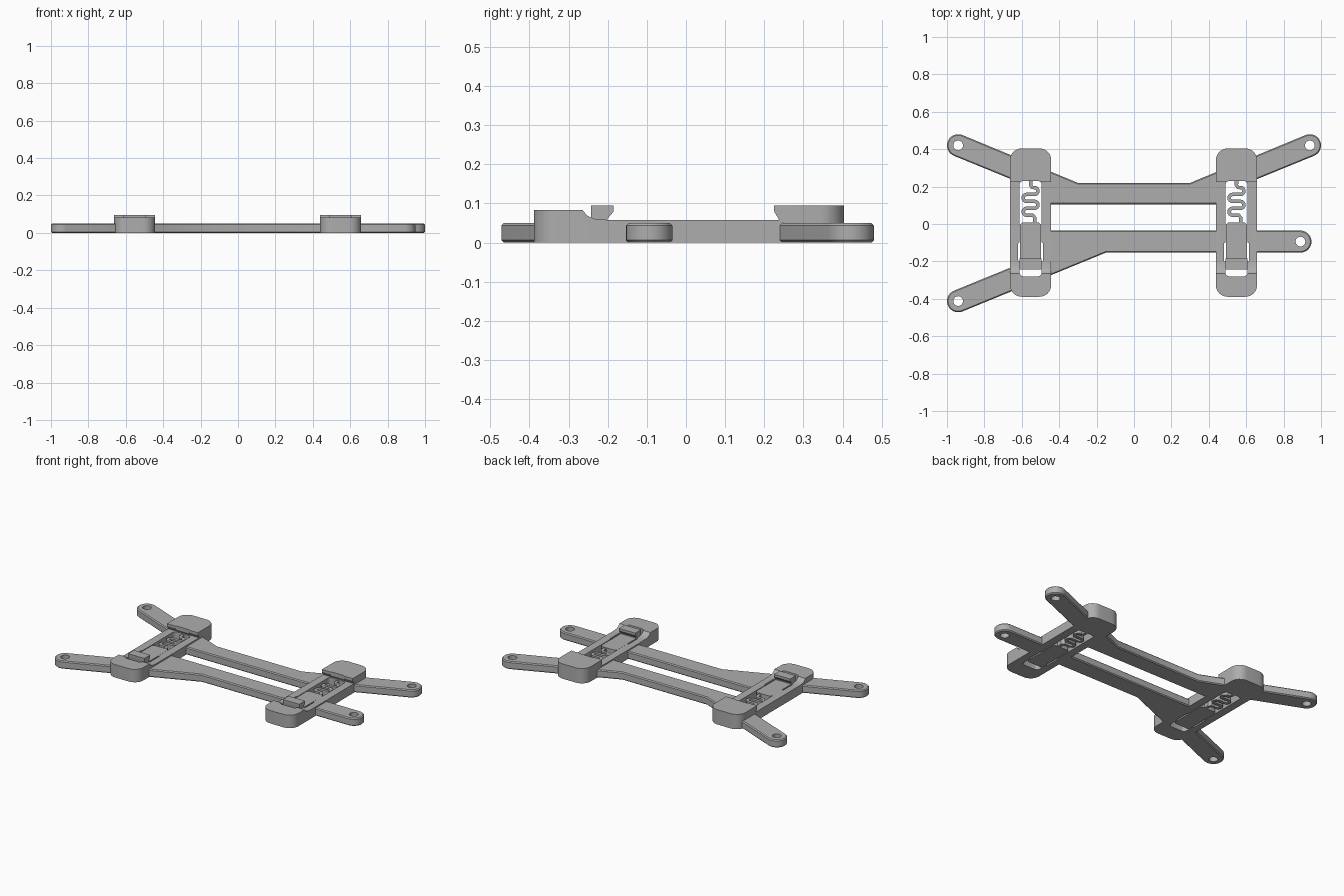
import bpy, bmesh
from math import sin, cos, radians, pi
from mathutils import Vector

if "Cube" in bpy.data.objects:
    bpy.data.objects.remove(bpy.data.objects["Cube"])

grey = bpy.data.materials.new("light grey plastic")
grey.diffuse_color = (0.42, 0.42, 0.42, 1)
grey.use_nodes = True
grey.node_tree.nodes["Principled BSDF"].inputs["Base Color"].default_value = grey.diffuse_color


def prism(name, pts, lo, hi, axis="z", bevel=0.0):
    """Extrude a 2D outline along z (x,y points) or x (y,z points)."""
    bm = bmesh.new()
    place = (lambda p: (p[0], p[1], lo)) if axis == "z" else (lambda p: (lo, p[0], p[1]))
    face = bm.faces.new([bm.verts.new(place(p)) for p in pts])
    ext = bmesh.ops.extrude_face_region(bm, geom=[face])
    step = Vector((0, 0, hi - lo)) if axis == "z" else Vector((hi - lo, 0, 0))
    bmesh.ops.translate(bm, vec=step, verts=[v for v in ext["geom"] if isinstance(v, bmesh.types.BMVert)])
    bmesh.ops.recalc_face_normals(bm, faces=bm.faces)
    if bevel:
        rim = [e for e in bm.edges if abs(e.verts[0].co.z - e.verts[1].co.z) < 1e-5]
        bmesh.ops.bevel(bm, geom=rim, offset=bevel, segments=1, affect="EDGES")
    mesh = bpy.data.meshes.new(name)
    bm.to_mesh(mesh)
    bm.free()
    ob = bpy.data.objects.new(name, mesh)
    bpy.context.collection.objects.link(ob)
    mesh.materials.append(grey)
    return ob


def combine(ob, other, op):
    """Apply a boolean and remove the helper."""
    bpy.context.view_layer.objects.active = ob
    mod = ob.modifiers.new("bool", "BOOLEAN")
    mod.operation, mod.object, mod.solver = op, other, "EXACT"
    bpy.ops.object.modifier_apply(modifier=mod.name)
    bpy.data.objects.remove(other)


def arc(cx, cy, r, a, b, n=14):
    return [(cx + r * cos(radians(a + (b - a) * i / n)), cy + r * sin(radians(a + (b - a) * i / n)))
            for i in range(n + 1)]


def rounded(x0, x1, y0, y1, r, n=8):
    return (arc(x1 - r, y0 + r, r, -90, 0, n) + arc(x1 - r, y1 - r, r, 0, 90, n)
            + arc(x0 + r, y1 - r, r, 90, 180, n) + arc(x0 + r, y0 + r, r, 180, 270, n))


def ribbon(path, w):
    """Outline of a strip of half width w that follows a path."""
    left, right = [], []
    for i, p in enumerate(path):
        a, b = Vector(path[max(i - 1, 0)]), Vector(path[min(i + 1, len(path) - 1)])
        d = (b - a).normalized()
        n = Vector((-d.y, d.x)) * w
        left.append(tuple(Vector(p) + n))
        right.append(tuple(Vector(p) - n))
    return left + right[::-1]


TILT, R, TOP = 22.2, 0.06, 0.05
CLIPS = {"left": -0.553, "right": 0.548}

# back bar with two splayed arms
half = [(0.5, 0.105), (0.55, 0.196)] + arc(0.94, 0.42, R, TILT - 90, TILT + 90) + [(0.30, 0.22)]
frame = prism("mounting_frame", half + [(-x, y) for x, y in half[::-1]], 0, TOP, bevel=0.006)

# front bar with one straight and one splayed arm
front = (arc(0.89, -0.094, 0.059, -90, 90) + [(-0.5, -0.035), (-0.55, -0.188)]
         + arc(-0.94, -0.412, R, 90 + TILT, 270 + TILT) + [(-0.15, -0.153)])
front_bar = prism("front_bar", front, 0, TOP, bevel=0.006)

# clip bodies: side profile trimmed to a rounded footprint
profile = [(-0.45, 0), (0.45, 0), (0.45, 0.095), (0.225, 0.095), (0.225, 0.08), (0.238, 0.058),
           (-0.2, 0.058), (-0.235, 0.061), (-0.253, 0.069), (-0.264, 0.083), (-0.45, 0.083)]
clips = []
for side, cx in CLIPS.items():
    body = prism("clip_body", profile, cx - 0.2, cx + 0.2, axis="x")
    foot = prism("footprint", rounded(cx - 0.11, cx + 0.11, -0.389, 0.404, 0.062), -0.1, 0.3)
    combine(body, foot, "INTERSECT")
    clips.append(body)
combine(frame, front_bar, "UNION")
for body in clips:
    combine(frame, body, "UNION")

# slots through the clips and screw holes at the arm tips
for cx in CLIPS.values():
    slot = prism("slot", rounded(cx - 0.059, cx + 0.059, -0.28, 0.23, 0.02, 4), -0.1, 0.3)
    combine(frame, slot, "DIFFERENCE")
    relief = prism("relief", rounded(cx - 0.066, cx + 0.066, -0.2, -0.1, 0.004, 2), -0.1, 0.3)
    combine(frame, relief, "DIFFERENCE")
for x, y in [(0.94, 0.42), (-0.94, 0.42), (0.89, -0.094), (-0.94, -0.412)]:
    hole = prism("hole", arc(x, y, 0.026, 0, 360, 24)[:-1], -0.1, 0.3)
    combine(frame, hole, "DIFFERENCE")

parts = [frame]
for side, cx in CLIPS.items():
    # sliding tongue
    parts.append(prism(side + "_slider", rounded(cx - 0.056, cx + 0.056, -0.238, 0.008, 0.018, 4), 0, 0.056))
    # hooked catch on the tongue
    hook = [(-0.236, 0.05), (-0.2, 0.05), (-0.2, 0.062), (-0.185, 0.079), (-0.185, 0.095),
            (-0.243, 0.095), (-0.243, 0.068)]
    parts.append(prism(side + "_catch", hook, cx - 0.058, cx + 0.058, axis="x"))
    # serpentine spring
    r, x, y, s = 0.0185, 0.021, 0.195, 1
    path = [(cx, 0.24), (cx, y + 0.012), (cx + 0.008, y)]
    for row in range(4):
        turn = arc(cx + s * x, y - r, r, 90, -90, 8)
        path += turn if s > 0 else [(2 * (cx - x) - px, py) for px, py in turn]
        y -= 2 * r
        s = -s
    path += [(cx + 0.012, y), (cx + 0.022, y - 0.012), (cx + 0.022, 0.0)]
    parts.append(prism(side + "_spring", ribbon(path, 0.0095), 0, 0.05))

# smooth rounded walls, keep crisp edges
for ob in parts:
    bpy.ops.object.select_all(action="DESELECT")
    ob.select_set(True)
    bpy.context.view_layer.objects.active = ob
    bpy.ops.object.shade_smooth_by_angle(angle=radians(30))
